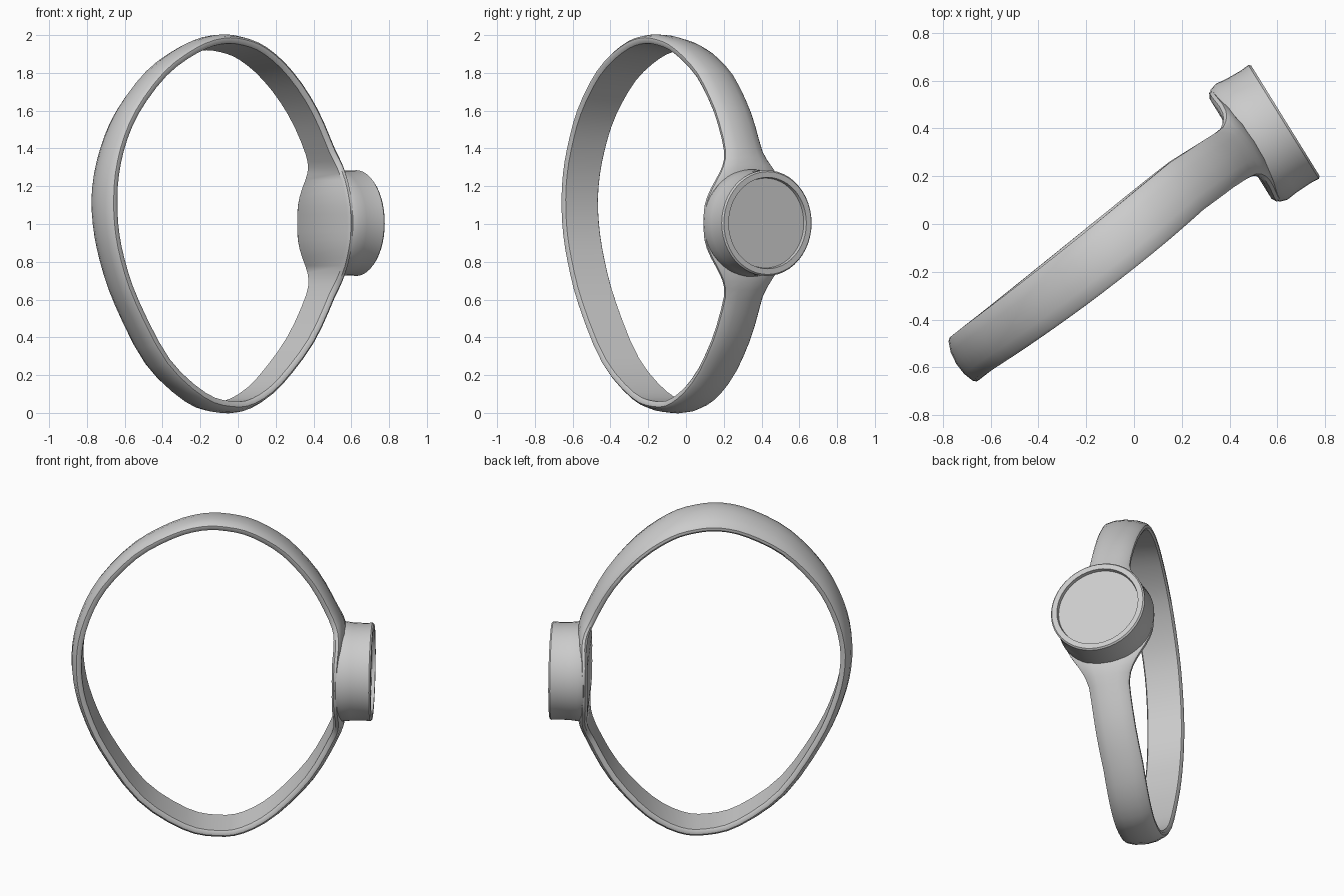
import bpy, bmesh, math
from mathutils import Vector

cube = bpy.data.objects.get("Cube")
if cube:
    bpy.data.objects.remove(cube, do_unlink=True)

ANGLE = math.radians(31.8)
MID_Z, FACE_V = 1.005, 0.033

metal = bpy.data.materials.new("plain grey")
metal.use_nodes = True
GREY = (0.6, 0.6, 0.6, 1)
metal.diffuse_color = GREY
metal.node_tree.nodes["Principled BSDF"].inputs["Base Color"].default_value = GREY


def place(u, v, z):
    """u runs out through the round face, v across the band."""
    c, s = math.cos(ANGLE), math.sin(ANGLE)
    return Vector((u * c - v * s, u * s + v * c, z))


def clamp(t):
    return min(1, max(0, t))


def bridge(name, rings, closed):
    """Skin a row of equal loops; cap the ends unless closed."""
    bm = bmesh.new()
    loops = [[bm.verts.new(p) for p in ring] for ring in rings]
    n = len(loops[0])
    pairs = list(zip(loops, loops[1:]))
    if closed:
        pairs.append((loops[-1], loops[0]))
    else:
        bm.faces.new(loops[0])
        bm.faces.new(loops[-1])
    for a, b in pairs:
        for i in range(n):
            j = (i + 1) % n
            bm.faces.new((a[i], a[j], b[j], b[i]))
    bmesh.ops.recalc_face_normals(bm, faces=bm.faces)
    mesh = bpy.data.meshes.new(name)
    bm.to_mesh(mesh)
    bm.free()
    mesh.materials.append(metal)
    ob = bpy.data.objects.new(name, mesh)
    bpy.context.collection.objects.link(ob)
    bpy.ops.object.select_all(action='DESELECT')
    ob.select_set(True)
    bpy.context.view_layer.objects.active = ob
    bpy.ops.object.shade_smooth_by_angle(angle=math.radians(40))


def smooth_loop(points, steps):
    """Closed Catmull-Rom curve through the points."""
    out, n = [], len(points)
    for i in range(n):
        a, b, c, d = (Vector(points[(i + k) % n]) for k in (-1, 0, 1, 2))
        for s in range(steps):
            t = s / steps
            out.append(0.5 * (2 * b + (c - a) * t + (2 * a - 5 * b + 4 * c - d) * t ** 2
                              + (3 * b - a - 3 * c + d) * t ** 3))
    return out


# Band: outer edge path as (u, z), flaring into a plate behind the round face
path = smooth_loop([
    (.59, 1.275), (.55, 1.39), (.438, 1.605), (.277, 1.797), (.1, 1.92), (-.05, 1.968),
    (-.2, 1.975), (-.37, 1.927), (-.58, 1.803), (-.765, 1.6), (-.866, 1.4), (-.914, 1.2),
    (-.911, 1), (-.864, .8), (-.765, .57), (-.56, .26), (-.31, .073), (-.12, .022),
    (.04, .04), (.222, .15), (.42, .37), (.55, .61), (.59, .735), (.585, .87),
    (.585, MID_Z), (.585, 1.14)], 3)

# Cross-section as (outward offset, fraction of half width), thin at the rims
half = [(.022, 0), (.016, .5), (0, .9), (-.012, 1), (-.028, 1), (-.04, .92)]
section = half + [(o, -w) for o, w in reversed(half[1:])]

rings = []
for i, p in enumerate(path):
    tangent = (path[(i + 1) % len(path)] - path[i - 1]).normalized()
    out = Vector((tangent.y, -tangent.x))
    if out.dot(p - Vector((0, MID_Z))) < 0:
        out = -out
    t = clamp((0.42 - abs(p.y - MID_Z)) / 0.37) if p.x > 0.3 else 0
    flare = t * t * (3 - 2 * t)
    # the upper half sags sideways and is slightly conical
    upper = clamp(p.y / 1.4)
    sag = 0.02 * upper * clamp(1 - ((p.x + 0.2) / 0.65) ** 2)
    tilt = 0.02 * upper * abs(out.y) * (1 - flare)
    centre = min(0.028, -0.104 + 0.111 * (p.x + 0.91)) - sag
    centre += (FACE_V - centre) * flare
    width = 0.108 + 0.008 * clamp(p.x + 0.91) * (1 - flare) + 0.16 * flare + 0.5 * sag
    ring = []
    for offset, w in section:
        q = p + out * (offset - tilt * w)
        ring.append(place(q.x, centre + w * width, q.y))
    rings.append(ring)
bridge("band", rings, True)

# Round bezel with a shallow recessed face, turned about the u axis
profile = [(.24, .556), (.258, .557), (.275, .567), (.285, .6), (.279, .65),
           (.277, .72), (.28, .757), (.272, .766), (.242, .766), (.238, .746)]
SIDES = 48
turned = [[place(u, FACE_V + r * math.cos(k * math.tau / SIDES),
                 MID_Z + r * math.sin(k * math.tau / SIDES)) for k in range(SIDES)]
          for r, u in profile]
bridge("bezel", turned, False)
